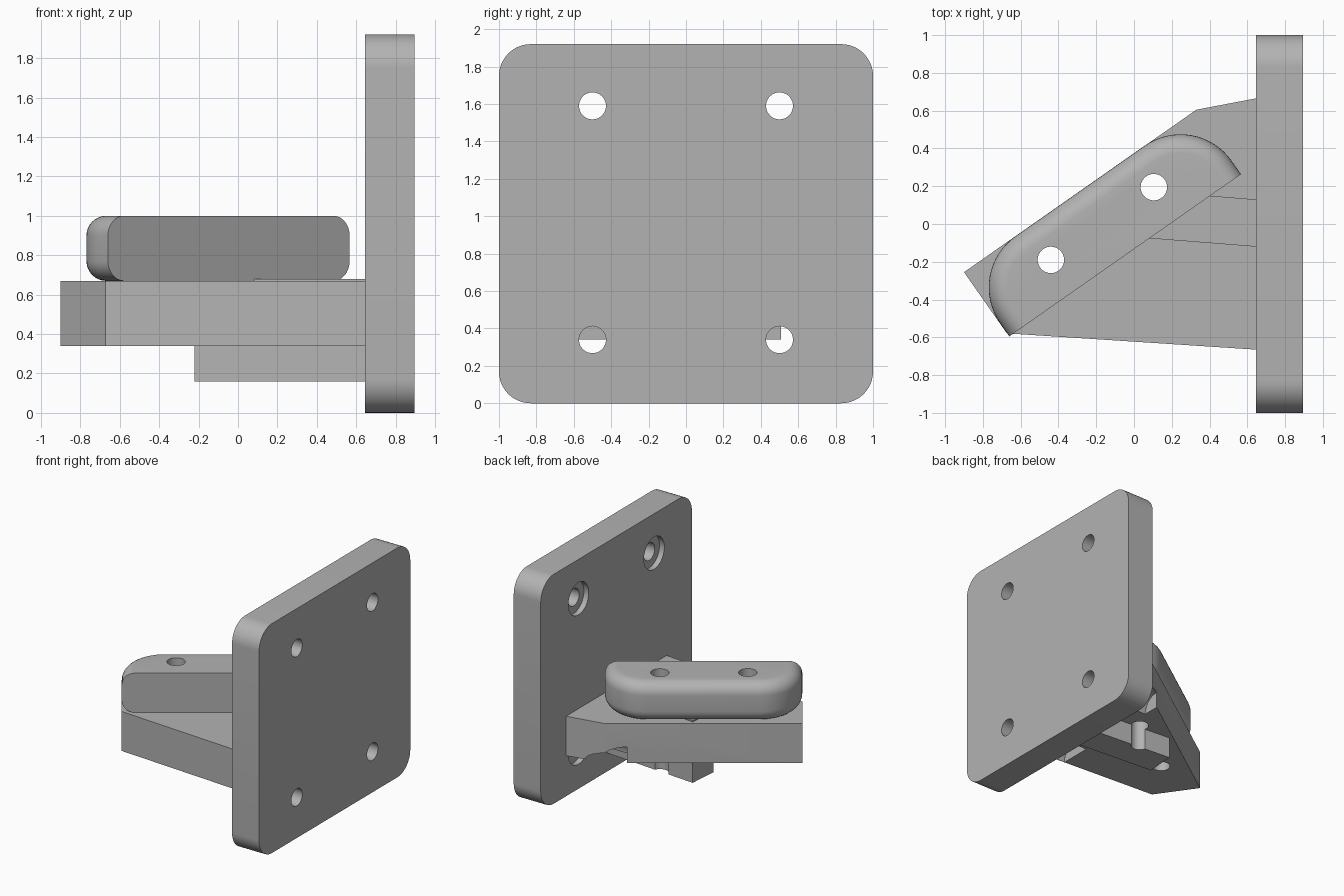
import bpy, bmesh
from math import sin, cos, pi, radians
from mathutils import Matrix, Vector

old = bpy.data.objects.get("Cube")
if old:
    bpy.data.objects.remove(old, do_unlink=True)

GREY = (0.45, 0.45, 0.45, 1)
mat = bpy.data.materials.new("plain grey")
mat.use_nodes = True
mat.diffuse_color = GREY
mat.node_tree.nodes["Principled BSDF"].inputs["Base Color"].default_value = GREY


def solid(name, loops):
    """Skin a stack of matching closed loops and cap both ends."""
    bm = bmesh.new()
    rings = [[bm.verts.new(p) for p in loop] for loop in loops]
    n = len(rings[0])
    for a, b in zip(rings, rings[1:]):
        for i in range(n):
            j = (i + 1) % n
            bm.faces.new((a[i], a[j], b[j], b[i]))
    bm.faces.new(rings[0][::-1])
    bm.faces.new(rings[-1])
    bmesh.ops.recalc_face_normals(bm, faces=bm.faces)
    mesh = bpy.data.meshes.new(name)
    bm.to_mesh(mesh)
    bm.free()
    obj = bpy.data.objects.new(name, mesh)
    bpy.context.collection.objects.link(obj)
    mesh.materials.append(mat)
    return obj


def prism(name, outline, z0, z1):
    return solid(name, [[(x, y, z) for x, y in outline] for z in (z0, z1)])


def arc(cx, cy, r, start, end, steps):
    angles = [radians(start + (end - start) * i / steps) for i in range(steps + 1)]
    return [(cx + r * cos(a), cy + r * sin(a)) for a in angles]


def cylinder(start, axis, r, length):
    """Cutter running from start along X or Z."""
    circle = arc(0, 0, r, 0, 352.5, 47)
    start = Vector(start)
    if axis == "X":
        loops = [[start + Vector((d, a, b)) for a, b in circle] for d in (0, length)]
    else:
        loops = [[start + Vector((a, b, d)) for a, b in circle] for d in (0, length)]
    obj = solid("cutter", loops)
    obj.hide_render = True
    return obj


def select(obj):
    bpy.ops.object.select_all(action="DESELECT")
    obj.select_set(True)
    bpy.context.view_layer.objects.active = obj


def cut(obj, cutters):
    select(obj)
    for c in cutters:
        m = obj.modifiers.new("hole", "BOOLEAN")
        m.operation, m.solver, m.object = "DIFFERENCE", "EXACT", c
        bpy.ops.object.modifier_apply(modifier=m.name)
    bpy.ops.object.shade_smooth_by_angle(angle=radians(30))


# Wall plate with rounded corners
X0, X1, H, R = 0.645, 0.895, 1.92, 0.17
corners = ((1 - R, H - R, 0), (R - 1, H - R, 90), (R - 1, R, 180), (1 - R, R, 270))
outline = [p for y, z, a in corners for p in arc(y, z, R, a, a + 90, 12)]
plate = solid("wall_plate", [[(x, y, z) for y, z in outline] for x in (X0, X1)])

# Wedge-shaped arm and the rib running through it
arm = prism("support_arm", [(-0.9, -0.255), (-0.673, -0.579), (X0, -0.665),
                            (X0, 0.665), (0.33, 0.605)], 0.34, 0.67)
rib = prism("arm_rib", [(-0.22, -0.052), (X0, -0.12), (X0, 0.13), (-0.2, 0.198)],
            0.16, 0.68)

# Angled grip bar: flat front, rounded back corners and rounded rims
LENGTH, WIDTH, CORNER, RIM = 1.497, 0.416, 0.33, 0.1
BOTTOM, TOP = 0.67, 1.0


def bar_loop(inset, z):
    r, v = CORNER - inset, WIDTH - CORNER
    pts = [(inset, 0), (LENGTH - inset, 0)]
    pts += arc(LENGTH - CORNER, v, r, 0, 90, 16) + arc(CORNER, v, r, 90, 180, 16)
    return [(u, w, z) for u, w in pts]


steps = [i * pi / 16 for i in range(9)]
loops = [bar_loop(RIM * (1 - sin(a)), BOTTOM + RIM * (1 - cos(a))) for a in steps]
loops += [bar_loop(RIM * (1 - cos(a)), TOP - RIM * (1 - sin(a))) for a in steps]
bar = solid("grip_bar", loops)
bar.data.transform(Matrix.Translation((-0.66, -0.595, 0)) @ Matrix.Rotation(radians(35), 4, "Z"))

# Screw holes, counterbores with tool clearance, and bar holes
shafts, bores = [], []
for y in (-0.5, 0.5):
    for z in (0.34, 1.59):
        shafts.append(cylinder((0.6, y, z), "X", 0.072, 0.4))
        bores.append(cylinder((0.19, y, z), "X", 0.135, X0 + 0.045 - 0.19))
pins = [cylinder((x, y, 0), "Z", 0.07, 1.2) for x, y in ((0.105, 0.195), (-0.44, -0.19))]

cut(plate, bores + shafts)
cut(arm, bores + pins)
cut(rib, pins)
cut(bar, pins)
for c in shafts + bores + pins:
    bpy.data.objects.remove(c, do_unlink=True)
